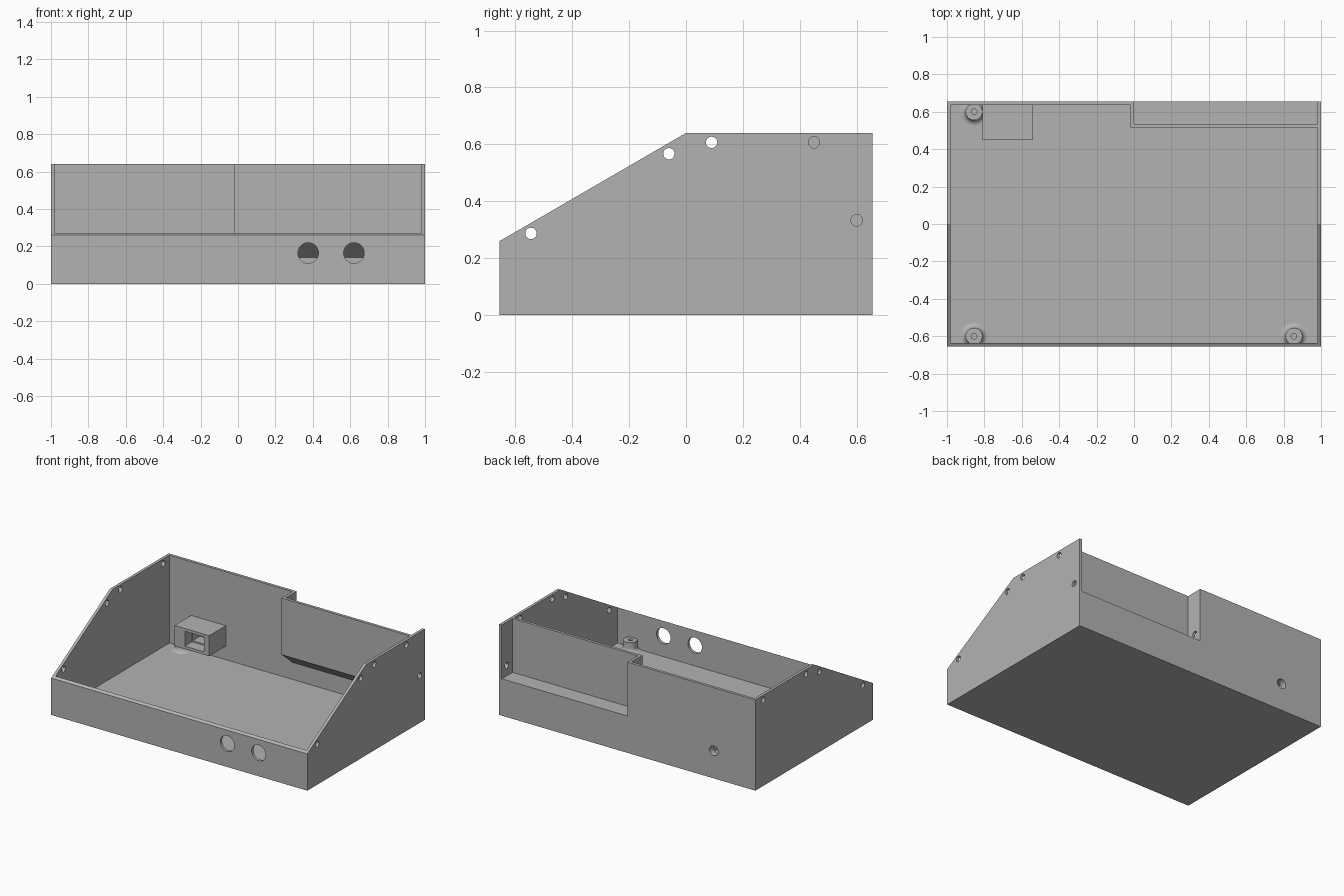
import bpy, bmesh, math
from mathutils import Matrix

if "Cube" in bpy.data.objects:
    bpy.data.objects.remove(bpy.data.objects["Cube"])

GREY = (0.45, 0.45, 0.45, 1)
mat = bpy.data.materials.new("plain grey")
mat.use_nodes = True
mat.diffuse_color = GREY
mat.node_tree.nodes["Principled BSDF"].inputs["Base Color"].default_value = GREY

W, D, H, T = 1.0, 0.655, 0.64, 0.02   # half width, half depth, height, wall
LIP = 0.26                            # front wall height


def finish(name, bm):
    bmesh.ops.recalc_face_normals(bm, faces=bm.faces)
    me = bpy.data.meshes.new(name)
    bm.to_mesh(me)
    bm.free()
    me.materials.append(mat)
    ob = bpy.data.objects.new(name, me)
    bpy.context.collection.objects.link(ob)
    return ob


def prism(name, x0, x1, profile):
    """Extrude a (y, z) outline along x."""
    bm = bmesh.new()
    face = bm.faces.new([bm.verts.new((x0, y, z)) for y, z in profile])
    out = bmesh.ops.extrude_face_region(bm, geom=[face])
    moved = [v for v in out["geom"] if isinstance(v, bmesh.types.BMVert)]
    bmesh.ops.translate(bm, verts=moved, vec=(x1 - x0, 0, 0))
    return finish(name, bm)


def box(name, x0, x1, y0, y1, z0, z1):
    return prism(name, x0, x1, [(y0, z0), (y1, z0), (y1, z1), (y0, z1)])


def rod(name, centre, radius, length, axis):
    bm = bmesh.new()
    turn = {"X": Matrix.Rotation(math.pi / 2, 4, "Y"),
            "Y": Matrix.Rotation(math.pi / 2, 4, "X")}[axis]
    bmesh.ops.create_cone(bm, cap_ends=True, segments=40, radius1=radius, radius2=radius,
                          depth=length, matrix=Matrix.Translation(centre) @ turn)
    return finish(name, bm)


def carve(target, cutters, operation="DIFFERENCE"):
    bpy.context.view_layer.objects.active = target
    for cutter in cutters:
        mod = target.modifiers.new("cut", "BOOLEAN")
        mod.operation, mod.solver, mod.object = operation, "EXACT", cutter
        bpy.ops.object.modifier_apply(modifier=mod.name)
        bpy.data.objects.remove(cutter)


def smooth(ob):
    bpy.ops.object.select_all(action="DESELECT")
    ob.select_set(True)
    bpy.context.view_layer.objects.active = ob
    bpy.ops.object.shade_smooth_by_angle(angle=math.radians(30))


# Console case: sloped sides, open top
case = prism("case", -W, W, [(-D, 0), (D, 0), (D, H), (0, H), (-D, LIP)])
i = D - T
carve(case, [
    box("cavity_full", -W + T, -T, -i, i, T, 1),
    # Right half leaves material for the rear pocket and its sloped underside
    prism("cavity_pocket", -0.3, W - T,
          [(-i, T), (i, T), (i, 0.14), (0.515, 0.24), (0.515, 1), (-i, 1)]),
    box("rear_pocket", 0, W - T, 0.535, 1, LIP, 1),
])

# Screw holes in the sides, the last one also through the pocket end
for side, holes in ((1, [(0.45, 0.607)]), (-1, [(0.567, 0.607)])):
    for y, z in [(-0.545, 0.287), (-0.06, 0.567), (0.09, 0.607)] + holes:
        carve(case, [rod("screw_hole", (side * W, y, z), 0.02, 0.1, "X")])
for x in (W, 0):
    carve(case, [rod("pocket_hole", (x, 0.6, 0.333), 0.02, 0.1, "X")])

# Round front openings
for x in (0.375, 0.62):
    carve(case, [rod("front_opening", (x, -D, 0.165), 0.055, 0.1, "Y")])

# Socket housing inside the back wall, open to the front
SX, SZ = -0.675, 0.195
housing = box("socket_housing", -0.81, -0.54, 0.45, i + 0.005, 0.115, 0.26)
carve(housing, [
    box("socket_slot", SX - 0.055, SX + 0.095, 0.4, 0.53, 0.135, 0.24),
    box("socket_inner", SX - 0.05, SX + 0.05, 0.5, 0.61, 0.145, 0.235),
])
for ob in (case, housing):
    carve(ob, [rod("socket_hole", (SX, D, SZ), 0.034, 0.12, "Y")])


# Floor posts with flared feet and pilot holes
def post(name, x, y):
    outline = [(0.015, 0.03), (0.015, 0.09), (0.045, 0.09)]
    r = 0.03
    for k in range(7):
        a = math.pi / 2 * k / 6
        outline.append((0.045 + r * (1 - math.cos(a)), T + r * (1 - math.sin(a))))
    outline += [(0.075, 0.012), (0, 0.012), (0, 0.03)]
    bm = bmesh.new()
    verts = [bm.verts.new((q, 0, z)) for q, z in outline]
    edges = [bm.edges.new(p) for p in zip(verts, verts[1:])]
    bmesh.ops.spin(bm, geom=verts + edges, cent=(0, 0, 0), axis=(0, 0, 1),
                   angle=math.tau, steps=40)
    bmesh.ops.remove_doubles(bm, verts=bm.verts, dist=1e-5)
    bmesh.ops.translate(bm, verts=bm.verts, vec=(x, y, 0))
    ob = finish(name, bm)
    carve(ob, [box("trim", -W, W, -i - 0.005, i + 0.005, 0.005, 0.5)], "INTERSECT")
    smooth(ob)


for xn, x in (("left", 0.855), ("right", -0.855)):
    for yn, y in (("front", -0.6), ("back", 0.6)):
        post(f"{yn}_{xn}_post", x, y)

smooth(case)
smooth(housing)
